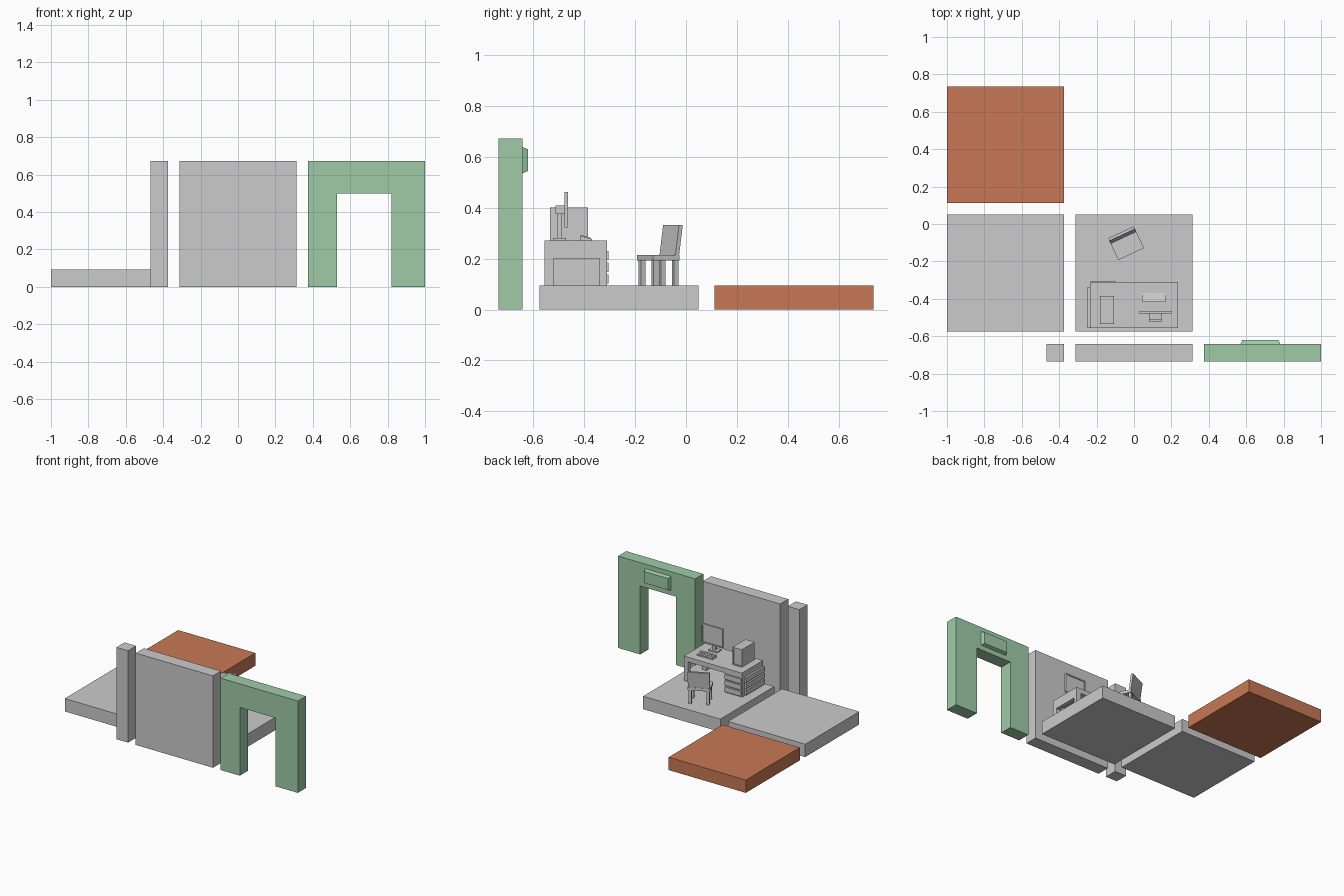
import bpy, bmesh, math
from mathutils import Matrix, Vector

if "Cube" in bpy.data.objects:
    bpy.data.objects.remove(bpy.data.objects["Cube"])


def material(name, rgb):
    m = bpy.data.materials.new(name)
    m.diffuse_color = (*rgb, 1)
    m.use_nodes = True
    m.node_tree.nodes["Principled BSDF"].inputs["Base Color"].default_value = m.diffuse_color
    return m


orange = material("orange", (0.58, 0.19, 0.09))
green = material("green", (0.35, 0.60, 0.39))


def finish(name, bm, mat=None, xf=None):
    if xf:
        bm.transform(xf)
    bmesh.ops.recalc_face_normals(bm, faces=bm.faces)
    me = bpy.data.meshes.new(name)
    bm.to_mesh(me)
    bm.free()
    ob = bpy.data.objects.new(name, me)
    bpy.context.collection.objects.link(ob)
    if mat:
        me.materials.append(mat)
    return ob


def box(name, x, y, z, mat=None, xf=None, inset=None):
    """Box from (min, max) ranges; inset=(margin, depth) recesses the +y face."""
    bm = bmesh.new()
    bmesh.ops.create_cube(bm, size=1)
    for v in bm.verts:
        v.co = Vector([r[0] if c < 0 else r[1] for c, r in zip(v.co, (x, y, z))])
    if inset:
        bm.normal_update()
        f = [f for f in bm.faces if f.normal.y > 0.9]
        bmesh.ops.inset_region(bm, faces=f, thickness=inset[0])
        new = bmesh.ops.extrude_discrete_faces(bm, faces=f)["faces"]
        bmesh.ops.translate(bm, verts=new[0].verts, vec=(0, -inset[1], 0))
    return finish(name, bm, mat, xf)


def prism(name, pts, axis, lo, hi, mat=None, xf=None):
    """Extrude a profile along x (points y,z) or along y (points x,z)."""
    bm = bmesh.new()
    put = (lambda p: (lo, *p)) if axis == "x" else (lambda p: (p[0], lo, p[1]))
    f = bm.faces.new([bm.verts.new(put(p)) for p in pts])
    r = bmesh.ops.extrude_face_region(bm, geom=[f])
    d = (hi - lo, 0, 0) if axis == "x" else (0, hi - lo, 0)
    bmesh.ops.translate(bm, vec=d, verts=[v for v in r["geom"] if isinstance(v, bmesh.types.BMVert)])
    return finish(name, bm, mat, xf)


# Floor tiles
F = 0.094
box("floor_left", (-1, -0.375), (-0.575, 0.05), (0, F))
box("floor_center", (-0.3125, 0.3125), (-0.575, 0.05), (0, F))
box("floor_orange", (-1, -0.375), (0.112, 0.736), (0, F), orange)

# Walls
W = (-0.736, -0.642)
H = 0.672
box("pillar", (-0.469, -0.375), W, (0, H))
box("wall", (-0.3125, 0.3125), W, (0, H))
prism("door_frame", [(0.375, 0), (0.53, 0), (0.53, 0.5), (0.82, 0.5), (0.82, 0),
                     (1, 0), (1, H), (0.375, H)], "y", *W, mat=green)

# Sign above the door, with tapered rim
sign = box("door_sign", (0.57, 0.782), (-0.642, -0.62), (0.535, 0.638), green)
for v in sign.data.vertices:
    if v.co.y > -0.63:
        v.co.x += 0.009 if v.co.x < 0.67 else -0.009
        v.co.z += 0.009 if v.co.z < 0.58 else -0.009

# Desk
T = 0.272
box("desk_top", (-0.235, 0.235), (-0.555, -0.31), (0.237, T))
for i, y in enumerate([(-0.555, -0.52), (-0.34, -0.31)]):
    box(f"desk_leg_{i}", (0.2, 0.235), y, (F, 0.237))
box("desk_side_apron", (0.205, 0.235), (-0.52, -0.34), (0.2, 0.237))
box("desk_back_apron", (-0.095, 0.2), (-0.55, -0.535), (0.2, 0.237))
box("desk_cabinet", (-0.235, -0.095), (-0.555, -0.315), (F, 0.237))
for i in range(3):
    z = F + 0.008 + i * 0.046
    box(f"drawer_{i}", (-0.23, -0.1), (-0.315, -0.305), (z, z + 0.036))
    box(f"side_slat_{i}", (-0.25, -0.235), (-0.555, -0.34), (z, z + 0.036))

# Computer tower
box("tower", (-0.182, -0.108), (-0.535, -0.385), (T, 0.4), inset=(0.01, 0.006))

# Monitor facing the chair
box("monitor_screen", (0.03, 0.2), (-0.478, -0.464), (0.322, 0.462), inset=(0.013, 0.005))
box("monitor_back", (0.08, 0.15), (-0.512, -0.478), (0.375, 0.408))
box("monitor_post", (0.102, 0.128), (-0.504, -0.488), (0.28, 0.376))
box("monitor_base", (0.08, 0.15), (-0.522, -0.472), (T, 0.281))

# Keyboard wedge with key rows lying on its slope
prism("keyboard", [(-0.417, T), (-0.369, T), (-0.369, 0.277), (-0.417, 0.291)], "x", 0.045, 0.172)
for r in range(3):
    y = -0.413 + r * 0.0145
    z = 0.2898 - r * 0.0042
    for k in range(6):
        x = 0.05 + k * 0.02
        prism(f"key_{r}_{k}", [(y, z - 0.004), (y + 0.011, z - 0.007),
                               (y + 0.011, z), (y, z + 0.003)], "x", x, x + 0.016)

# Chair, turned towards the desk
C = Matrix.Translation((-0.043, -0.102, 0)) @ Matrix.Rotation(math.radians(25), 4, "Z")
box("chair_seat", (-0.076, 0.076), (-0.065, 0.05), (0.193, 0.214), xf=C)
for i, x in enumerate((-0.07, 0.05)):
    for j, y in enumerate((-0.06, 0.028)):
        box(f"chair_leg_{i}_{j}", (x, x + 0.02), (y, y + 0.02), (F, 0.194), xf=C)
prism("chair_back", [(0.032, 0.212), (0.048, 0.212), (0.064, 0.332), (0.048, 0.332)],
      "x", -0.074, 0.074, xf=C)
